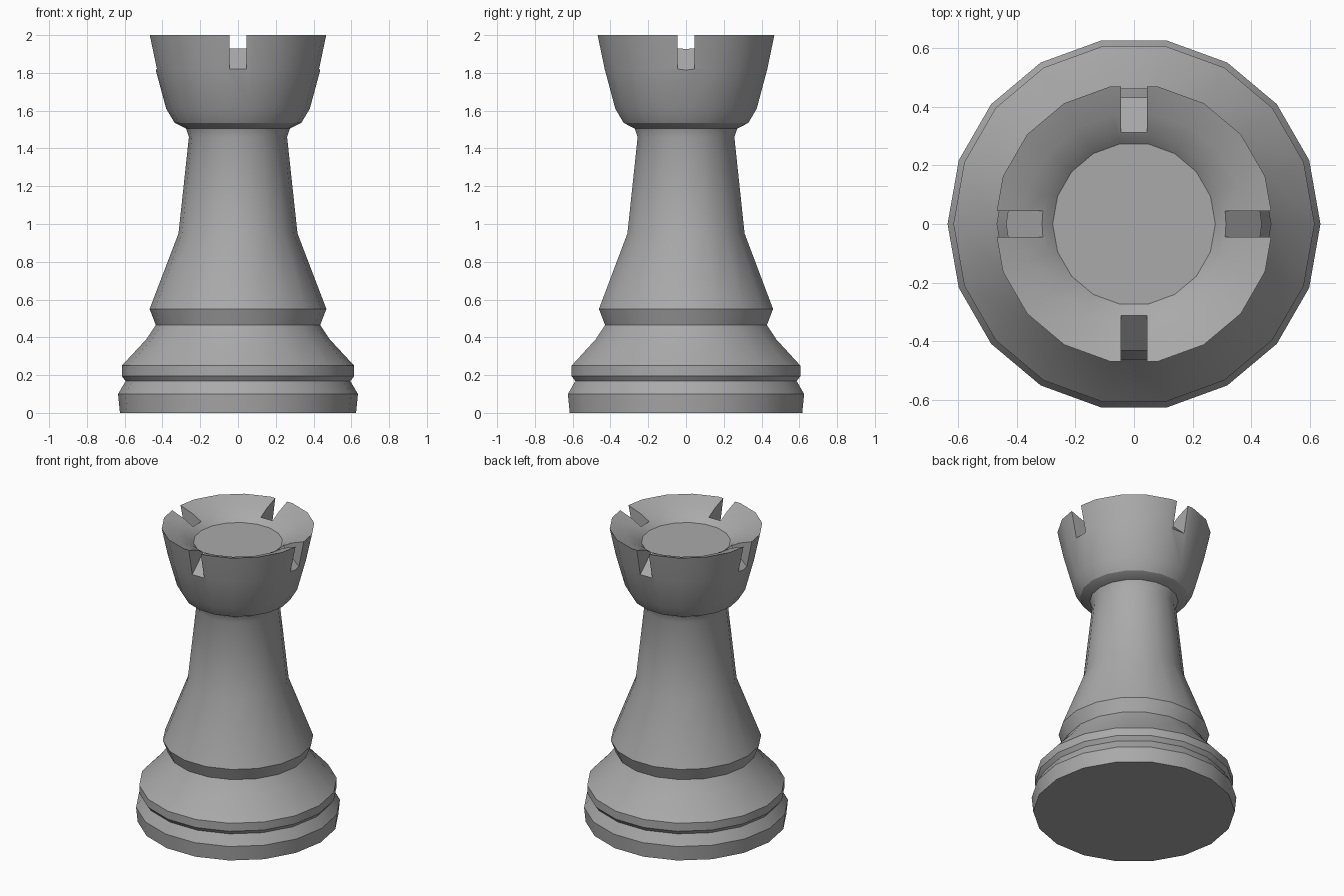
import bpy, bmesh, math
from mathutils import Matrix

cube = bpy.data.objects.get("Cube")
if cube:
    bpy.data.objects.remove(cube, do_unlink=True)

SIDES = 18

grey = bpy.data.materials.new("stone_grey")
grey.use_nodes = True
colour = (0.4, 0.4, 0.4, 1)
grey.diffuse_color = colour
grey.node_tree.nodes["Principled BSDF"].inputs["Base Color"].default_value = colour


def add_object(name, bm):
    bmesh.ops.recalc_face_normals(bm, faces=bm.faces)
    mesh = bpy.data.meshes.new(name)
    bm.to_mesh(mesh)
    bm.free()
    mesh.materials.append(grey)
    obj = bpy.data.objects.new(name, mesh)
    bpy.context.collection.objects.link(obj)
    return obj


def lathe(name, profile):
    """Turn (radius, height) points around z and cap both ends."""
    bm = bmesh.new()
    rings = []
    for r, z in profile:
        angles = [2 * math.pi * i / SIDES for i in range(SIDES)]
        rings.append([bm.verts.new((r * math.cos(a), r * math.sin(a), z)) for a in angles])
    for low, high in zip(rings, rings[1:]):
        for i in range(SIDES):
            j = (i + 1) % SIDES
            bm.faces.new((low[i], low[j], high[j], high[i]))
    bm.faces.new(rings[0])
    bm.faces.new(rings[-1])
    return add_object(name, bm)


def smooth(obj):
    bpy.ops.object.select_all(action='DESELECT')
    obj.select_set(True)
    bpy.context.view_layer.objects.active = obj
    bpy.ops.object.shade_smooth_by_angle(angle=math.radians(29))


# Stepped foot with a groove
foot = lathe("foot", [(0.625, 0.0), (0.635, 0.10), (0.595, 0.168), (0.615, 0.195),
                      (0.615, 0.25), (0.485, 0.39), (0.435, 0.465)])

# Flared shaft
shaft = lathe("shaft", [(0.435, 0.465), (0.468, 0.55), (0.315, 0.95),
                        (0.26, 1.46), (0.275, 1.505)])

# Crown: outer wall, knife-edge rim, shallow bowl and flat floor
crown = lathe("crown", [(0.275, 1.505), (0.335, 1.535), (0.38, 1.61), (0.437, 1.82),
                        (0.475, 2.0), (0.38, 1.965), (0.31, 1.925), (0.277, 1.895)])

# Four notches whose sills slope down and outward
bm = bmesh.new()
section = [(0.29, 1.948), (0.55, 1.71), (0.55, 2.1), (0.29, 2.1)]
for k in range(4):
    turn = Matrix.Rotation(k * math.pi / 2, 3, 'Z')
    a, b = ([bm.verts.new(turn @ Matrix.Identity(3).col[0] * r) for r, z in section]
            for _ in range(2))
    for verts, y in ((a, -0.045), (b, 0.045)):
        for v, (r, z) in zip(verts, section):
            v.co = turn @ (Matrix.Translation((r, y, z)).to_translation())
    bm.faces.new(a)
    bm.faces.new(b)
    for i in range(4):
        j = (i + 1) % 4
        bm.faces.new((a[i], a[j], b[j], b[i]))
cutter = add_object("notch_cutter", bm)
cutter.hide_render = True

cut = crown.modifiers.new("notches", 'BOOLEAN')
cut.operation = 'DIFFERENCE'
cut.solver = 'EXACT'
cut.object = cutter
bpy.context.view_layer.objects.active = crown
bpy.ops.object.modifier_apply(modifier=cut.name)
bpy.data.objects.remove(cutter, do_unlink=True)

for part in (foot, shaft, crown):
    smooth(part)
